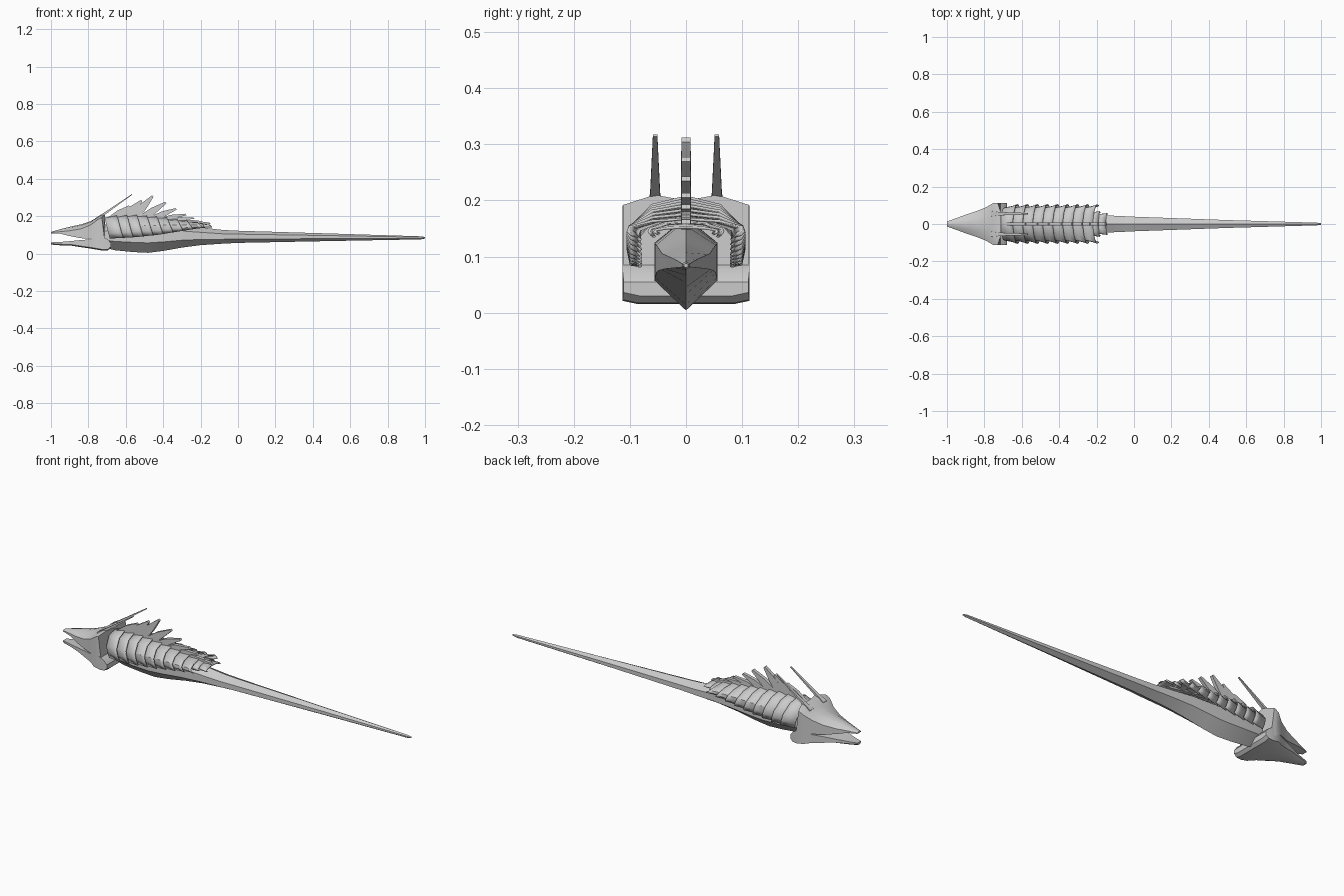
import bpy, bmesh, math
from mathutils import Vector

if "Cube" in bpy.data.objects:
    bpy.data.objects.remove(bpy.data.objects["Cube"])


def loft(name, rings, closed=True, angle=35, thick=0.0):
    """Skin a list of equal-length point rings into one mesh object."""
    bm = bmesh.new()
    vs = [[bm.verts.new(p) for p in r] for r in rings]
    n = len(rings[0])
    for a, b in zip(vs, vs[1:]):
        for i in range(n if closed else n - 1):
            j = (i + 1) % n
            bm.faces.new((a[i], a[j], b[j], b[i]))
    if closed:
        bm.faces.new(vs[0][::-1])
        bm.faces.new(vs[-1])
    bmesh.ops.recalc_face_normals(bm, faces=bm.faces)
    me = bpy.data.meshes.new(name)
    bm.to_mesh(me)
    bm.free()
    ob = bpy.data.objects.new(name, me)
    bpy.context.collection.objects.link(ob)
    if thick:
        mod = ob.modifiers.new("thickness", 'SOLIDIFY')
        mod.thickness = thick
        mod.offset = 0
    bpy.ops.object.select_all(action='DESELECT')
    bpy.context.view_layer.objects.active = ob
    ob.select_set(True)
    bpy.ops.object.shade_smooth_by_angle(angle=math.radians(angle))
    return ob


def mirror_ring(half):
    """Complete a ring whose first and last points lie on y = 0."""
    return half + [(x, -y, z) for x, y, z in half[-2:0:-1]]


def interp(table, x):
    for (x0, v0), (x1, v1) in zip(table, table[1:]):
        if x <= x1:
            t = max(0, (x - x0) / (x1 - x0))
            return v0 + (v1 - v0) * t
    return table[-1][1]


# Keeled body and long tapering tail: x, half width, bottom, top
body = [(-.74, .045, .04, .15), (-.66, .053, .018, .165), (-.56, .056, .008, .17),
        (-.48, .056, .004, .17), (-.40, .055, .014, .165), (-.30, .053, .032, .155),
        (-.20, .048, .045, .14), (-.08, .043, .053, .126), (0, .039, .057, .122),
        (.5, .021, .067, .107), (.98, .007, .076, .092), (1.0, .004, .08, .088)]
rings = []
for x, w, b, t in body:
    h = t - b
    rings.append(mirror_ring([(x, 0, b), (x, w, b + .32 * h), (x, w, b + .72 * h), (x, 0, t)]))
loft("body_and_tail", rings, angle=40)

# Skull with beak: x, half width, ridge, brow, side top, underside
skull = [(-1.0, .014, .116, .115, .112, .108), (-.95, .031, .13, .127, .117, .106),
         (-.90, .05, .143, .138, .122, .094), (-.84, .07, .156, .15, .132, .082),
         (-.79, .09, .172, .168, .152, .08), (-.755, .111, .185, .192, .178, .066),
         (-.735, .113, .194, .205, .19, .05), (-.71, .112, .2, .21, .192, .055)]
rings = []
for i, (x, w, t, m, s, b) in enumerate(skull):
    rear = .018 if i == len(skull) - 1 else 0
    rings.append(mirror_ring([(x, 0, t), (x, .5 * w, m), (x - rear, w, s),
                              (x - rear * .5, w, (s + b) / 2), (x, w, b), (x, 0, b)]))
loft("skull", rings)

# Lower jaw with flared rear corners: x, half width, top, bottom
jaw = [(-1.0, .014, .06, .048), (-.95, .03, .062, .044), (-.89, .052, .067, .042),
       (-.84, .07, .072, .034), (-.79, .088, .076, .027), (-.755, .111, .08, .021),
       (-.72, .113, .088, .015), (-.695, .113, .075, .017), (-.68, .111, .055, .03)]
rings = [mirror_ring([(x, 0, t), (x, w, t), (x, w, b + .006), (x, .75 * w, b), (x, 0, b)])
         for x, w, t, b in jaw]
loft("lower_jaw", rings)

# Swept back horns
for side, label in ((1, "left"), (-1, "right")):
    rings = []
    for x, z, w, t in ((-.76, .18, .014, .01), (-.72, .209, .009, .006), (-.567, .316, .004, .002)):
        c = Vector((x, side * .055, z))
        u = Vector((-.56, 0, .83)) * t
        v = Vector((0, w, 0))
        rings.append([c + u + v, c - u + v, c - u - v, c + u - v])
    loft("horn_" + label, rings)

# Overlapping back plates, each an arch flaring to its rear edge
TOP = [(-.72, .197), (-.55, .203), (-.4, .19), (-.25, .168), (-.15, .15)]
LOW = [(-.70, .08), (-.55, .088), (-.42, .102), (-.3, .122), (-.2, .138), (-.15, .142)]


def arch(x, w, grow, rake):
    top = interp(TOP, x) + grow
    low = interp(LOW, x + rake)
    h = top - low
    half = [(x + rake, w * .94, low), (x + rake * .75, w, low + .25 * h),
            (x + rake * .5, w * .96, low + .52 * h), (x + rake * .2, w * .58, low + .87 * h),
            (x, 0, top)]
    return half + [(px, -py, pz) for px, py, pz in half[-2::-1]]


PLATES = 9
for i in range(PLATES):
    x = -.715 + i * .0535
    loft(f"back_plate_{i + 1}",
         [arch(x, .086, -.008, .03), arch(x + .04, .094, -.001, .035), arch(x + .066, .104, .004, .035)],
         closed=False, thick=.005)
for i, (x, w) in enumerate(((-.235, .066), (-.195, .056))):
    loft(f"rear_plate_{i + 1}", [arch(x, w * .9, 0, .01), arch(x + .045, w, .002, .01)],
         closed=False, thick=.005)

# Sail of leaning blade spines, one rising from each plate
tips = [(-.58, .257), (-.515, .287), (-.455, .312), (-.385, .277), (-.33, .243),
        (-.278, .213), (-.235, .193), (-.19, .174), (-.15, .166)]
for i, (tx, tz) in enumerate(tips):
    bx = -.705 + i * .0535
    rings = []
    for x0, z0, x1, z1, w in (
            (bx, interp(TOP, bx) - .012, bx + .07, interp(TOP, bx + .07) - .012, .009),
            ((bx + tx) / 2, (interp(TOP, bx) + tz) / 2 + .004,
             (bx + tx) / 2 + .042, (interp(TOP, bx) + tz) / 2 - .008, .009),
            (tx - .004, tz, tx + .003, tz - .008, .008)):
        rings.append([(x0, w, z0), (x1, w, z1), (x1, -w, z1), (x0, -w, z0)])
    loft(f"sail_spine_{i + 1}", rings)
